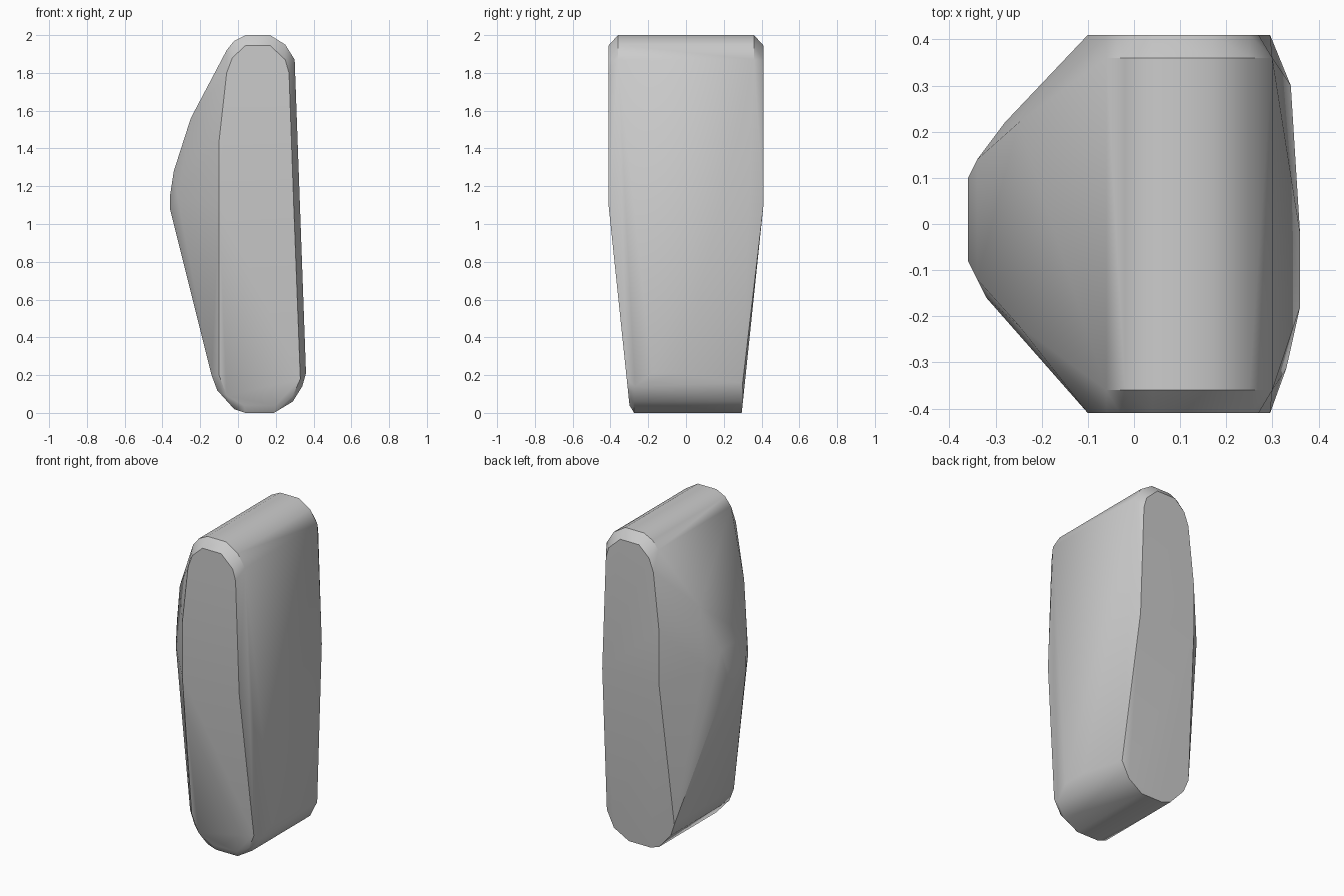
import bpy, bmesh, math

cube = bpy.data.objects.get("Cube")
if cube:
    bpy.data.objects.remove(cube, do_unlink=True)

grey = bpy.data.materials.new("plain grey")
grey.use_nodes = True
colour = (0.6, 0.6, 0.6, 1)
grey.diffuse_color = colour
grey.node_tree.nodes["Principled BSDF"].inputs["Base Color"].default_value = colour


def end_depth(z):
    """Half length of the body: full above the waist, tapering to the base."""
    return 0.41 - 0.115 * max(0, 1.1 - z) / 1.1


# Rounded outlines (x, z) of the body and of the inset end faces
body_top = [(-0.06, 1.92), (-0.02, 1.97), (0.04, 2), (0.17, 2), (0.25, 1.95), (0.30, 1.87)]
body_base = [(-0.14, 0.2), (-0.11, 0.12), (-0.02, 0.02), (0.04, 0), (0.19, 0), (0.29, 0.06)]
face_top = [(-0.10, 1.44), (-0.06, 1.8), (-0.03, 1.88), (0.04, 1.945), (0.17, 1.945),
            (0.25, 1.87), (0.27, 1.8)]
face_waist = [(-0.10, 1.1), (0.295, 1.1)]
face_base = [(-0.10, 0.2), (-0.06, 0.09), (0.03, 0.04), (0.2, 0.04), (0.29, 0.09), (0.33, 0.18)]

points = []
for side in (-1, 1):
    points += [(x, side * 0.36, z) for x, z in body_top]
    points += [(x, side * end_depth(z), z) for x, z in face_top + face_waist]

# Chamfered base at the front, crisp base at the back
points += [(x, -end_depth(z), z) for x, z in face_base]
points += [(x, -0.275, z) for x, z in body_base]
points += [(x, end_depth(z), z) for x, z in body_base]

# Lower edge of the flat side
points += [(0.34, -0.27, 0.14), (0.36, -0.18, 0.21), (0.36, -0.02, 0.21), (0.34, 0.30, 0.16)]

# Faceted bulge on the other side
for x, z, front, back in [(-0.36, 1.08, -0.08, 0.10), (-0.36, 1.15, -0.08, 0.10),
                          (-0.34, 1.28, -0.12, 0.14), (-0.25, 1.56, -0.22, 0.22),
                          (-0.32, 1.14, -0.16, 0.165), (-0.28, 1.2, -0.2, 0.22)]:
    points += [(x, front, z), (x, back, z)]

# Wrap the outlines in one convex body
bm = bmesh.new()
for p in points:
    bm.verts.new(p)
hull = bmesh.ops.convex_hull(bm, input=bm.verts)
loose = {g for g in hull["geom_interior"] + hull["geom_unused"] if isinstance(g, bmesh.types.BMVert)}
bmesh.ops.delete(bm, geom=list(loose), context="VERTS")
bmesh.ops.dissolve_limit(bm, angle_limit=math.radians(1), verts=bm.verts, edges=bm.edges)
bmesh.ops.recalc_face_normals(bm, faces=bm.faces)
mesh = bpy.data.meshes.new("faceted_body")
bm.to_mesh(mesh)
bm.free()

body = bpy.data.objects.new("faceted_body", mesh)
bpy.context.collection.objects.link(body)
mesh.materials.append(grey)
bpy.context.view_layer.objects.active = body
body.select_set(True)
bpy.ops.object.shade_smooth_by_angle(angle=math.radians(35))
